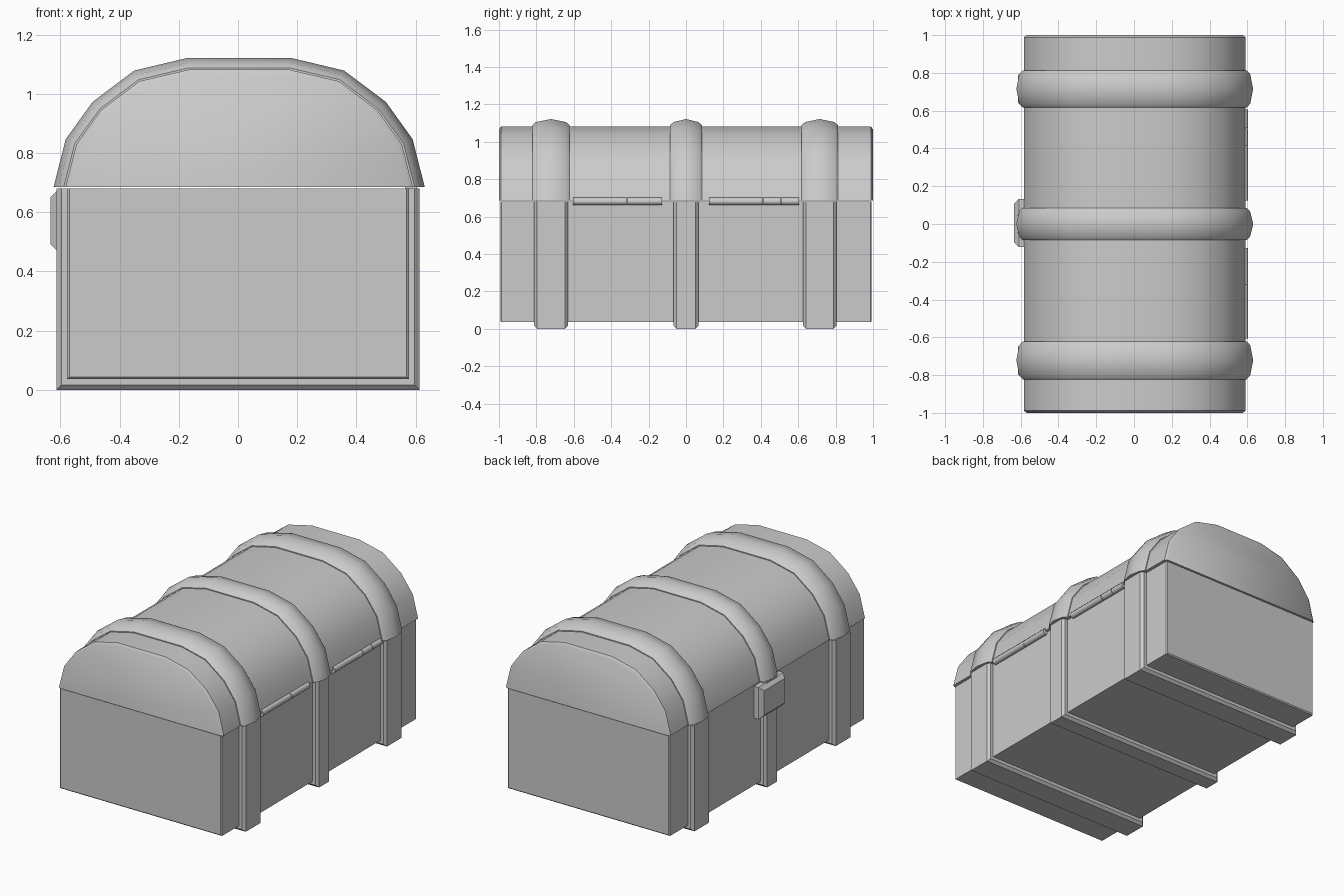
import bpy, bmesh
from math import radians, cos, sin
from mathutils import Matrix

if "Cube" in bpy.data.objects:
    bpy.data.objects.remove(bpy.data.objects["Cube"])


def finish(name, bm, x=0.0):
    bmesh.ops.recalc_face_normals(bm, faces=bm.faces)
    mesh = bpy.data.meshes.new(name)
    bm.to_mesh(mesh)
    bm.free()
    ob = bpy.data.objects.new(name, mesh)
    ob.location.x = x
    bpy.context.collection.objects.link(ob)
    bpy.ops.object.select_all(action='DESELECT')
    bpy.context.view_layer.objects.active = ob
    ob.select_set(True)
    bpy.ops.object.shade_smooth_by_angle(angle=radians(38))
    return ob


def loft(name, half, rows, x=0.0):
    """half: right side of a mirrored profile as (x, z, nx, nz);
    rows: (y, offset along the profile normals). Ends are capped."""
    profile = half + [(-px, pz, -nx, nz) for px, pz, nx, nz in reversed(half)]
    bm = bmesh.new()
    rings = [[bm.verts.new((px + nx * d, y, pz + nz * d)) for px, pz, nx, nz in profile]
             for y, d in rows]
    n = len(profile)
    for a, b in zip(rings, rings[1:]):
        for i in range(n):
            j = (i + 1) % n
            bm.faces.new((a[i], a[j], b[j], b[i]))
    bm.faces.new(rings[0])
    bm.faces.new(rings[-1])
    return finish(name, bm, x)


def vault_point(x, z, deg):
    return (x, z, cos(radians(deg)), sin(radians(deg)))


# Half profiles: box (rim, bottom corner) and vaulted lid (rim up to the crown)
box = [(0.577, 0.68, 1, 0), (0.577, 0.036, 1, -1)]
vault = [vault_point(0.587, 0.685, 0), vault_point(0.55, 0.83, 24),
         vault_point(0.467, 0.945, 44), vault_point(0.337, 1.043, 64),
         vault_point(0.17, 1.082, 83)]

# Chest body and lid, with small chamfers at the ends
loft("chest_body", box, [(-0.993, -0.007), (-0.986, 0), (0.986, 0), (0.993, -0.007)])
loft("chest_lid", vault, [(-1, -0.016), (-0.988, 0), (0.988, 0), (1, -0.016)], 0.004)

# Three raised bands around the body and over the lid
for label, c, hb, hl in (("front", -0.722, 0.09, 0.1), ("middle", 0, 0.066, 0.086),
                         ("rear", 0.715, 0.09, 0.098)):
    loft(label + "_body_band", box,
         [(c - hb, -0.02), (c - hb, 0.02), (c - hb + 0.016, 0.036),
          (c + hb - 0.016, 0.036), (c + hb, 0.02), (c + hb, -0.02)])
    loft(label + "_lid_band", vault,
         [(c - hl, -0.02), (c - hl, 0.006), (c - hl + 0.02, 0.024), (c, 0.04),
          (c + hl - 0.02, 0.024), (c + hl, 0.006), (c + hl, -0.02)], 0.004)

# Hinge barrels on the right side
for i, (y0, y1) in enumerate(((-0.605, -0.318), (-0.314, -0.128), (0.124, 0.41),
                              (0.414, 0.505), (0.509, 0.605))):
    bm = bmesh.new()
    bmesh.ops.create_cone(bm, cap_ends=True, segments=10, radius1=0.021, radius2=0.021,
                          depth=y1 - y0,
                          matrix=Matrix.Translation((0.584, (y0 + y1) / 2, 0.682))
                          @ Matrix.Rotation(radians(90), 4, 'X'))
    finish("hinge_barrel_%d" % (i + 1), bm)

# Lock plate on the left side, chamfered around its outer face
bm = bmesh.new()
bmesh.ops.create_cube(bm, size=1, matrix=Matrix.Translation((-0.603, 0.006, 0.572))
                      @ Matrix.Diagonal((0.062, 0.255, 0.206, 1)))
outer = [e for e in bm.edges if all(v.co.x < -0.61 for v in e.verts)]
bmesh.ops.bevel(bm, geom=outer, offset=0.024, segments=1, affect='EDGES')
finish("lock_plate", bm)
